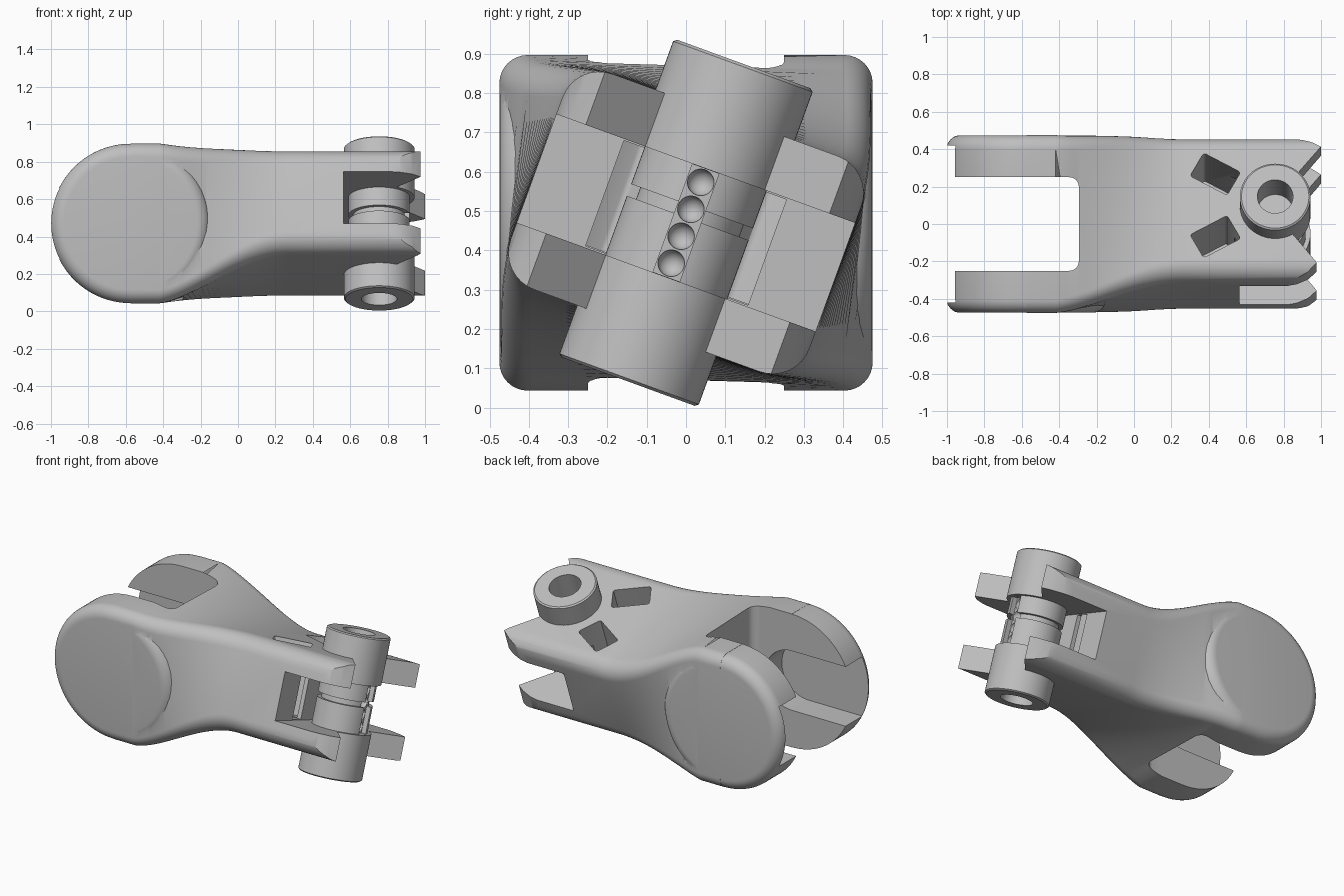
import bpy, bmesh
from math import sin, cos, pi, radians
from mathutils import Matrix, Vector

if "Cube" in bpy.data.objects:
    bpy.data.objects.remove(bpy.data.objects["Cube"])

MID = 0.47                                    # height of the centre line
PIN_X = 0.755
CENTRE = Matrix.Translation((0, 0, MID))
TILT = CENTRE @ Matrix.Rotation(radians(-20), 4, 'X')     # twisted end
SIDE = CENTRE @ Matrix.Rotation(radians(90), 4, 'X')      # extrude along y

grey = bpy.data.materials.new("plain grey")
grey.use_nodes = True
grey.diffuse_color = (0.52, 0.52, 0.52, 1)
grey.node_tree.nodes["Principled BSDF"].inputs["Base Color"].default_value = grey.diffuse_color


def finish(bm, name, matrix=Matrix()):
    bmesh.ops.recalc_face_normals(bm, faces=bm.faces)
    bm.transform(matrix)
    mesh = bpy.data.meshes.new(name)
    bm.to_mesh(mesh)
    bm.free()
    mesh.materials.append(grey)
    obj = bpy.data.objects.new(name, mesh)
    bpy.context.collection.objects.link(obj)
    return obj


def prism(name, points, low, high, matrix):
    bm = bmesh.new()
    rings = [[bm.verts.new((x, y, z)) for x, y in points] for z in (low, high)]
    for ring in rings:
        bm.faces.new(ring)
    n = len(points)
    for i in range(n):
        j = (i + 1) % n
        bm.faces.new((rings[0][i], rings[0][j], rings[1][j], rings[1][i]))
    return finish(bm, name, matrix)


def lathe(name, profile, matrix, steps):
    bm = bmesh.new()
    verts = [bm.verts.new((r, 0, z)) for r, z in profile]
    edges = [bm.edges.new(pair) for pair in zip(verts, verts[1:])]
    bmesh.ops.spin(bm, geom=verts + edges, cent=(0, 0, 0), axis=(0, 0, 1), angle=2 * pi, steps=steps)
    bmesh.ops.remove_doubles(bm, verts=bm.verts, dist=0.0005)
    return finish(bm, name, matrix)


def arc(cx, cy, r, start, end, steps):
    angles = [radians(start + (end - start) * i / steps) for i in range(steps + 1)]
    return [(cx + r * cos(a), cy + r * sin(a)) for a in angles]


def rounded(w, h, r, steps=8):
    pts = []
    for k, (sx, sy) in enumerate(((1, 1), (-1, 1), (-1, -1), (1, -1))):
        pts += arc(sx * (w - r), sy * (h - r), r, 90 * k, 90 * k + 90, steps)
    return pts


def box(x0, x1, y0, y1):
    return [(x0, y0), (x1, y0), (x1, y1), (x0, y1)]


def combine(obj, other, operation='DIFFERENCE'):
    mod = obj.modifiers.new("cut", 'BOOLEAN')
    mod.operation, mod.object, mod.solver = operation, other, 'EXACT'
    bpy.context.view_layer.update()
    with bpy.context.temp_override(object=obj, active_object=obj):
        bpy.ops.object.modifier_apply(modifier=mod.name)
    bpy.data.objects.remove(other)


def smooth(obj):
    bpy.ops.object.select_all(action='DESELECT')
    obj.select_set(True)
    bpy.context.view_layer.objects.active = obj
    bpy.ops.object.shade_smooth_by_angle(angle=radians(30))


def blend(a, b, t):
    return a + (b - a) * t


# Link body: rounded box that narrows and twists towards +x
bm = bmesh.new()
previous = None
stations = [-0.575] + [-0.42 + 0.7 * i / 28 for i in range(29)] + [1.1]
for x in stations:
    t = min(1, max(0, (x + 0.42) / 0.7))
    t = t * t * (3 - 2 * t)
    e = t ** 0.65
    turn = Matrix.Rotation(radians(-20 * t), 3, 'X')
    section = rounded(blend(0.475, 0.405, e), blend(0.427, 0.292, e), blend(0.072, 0.1, e))
    ring = [bm.verts.new(turn @ Vector((x, y, z))) for y, z in section]
    if previous:
        for i in range(len(ring)):
            j = (i + 1) % len(ring)
            bm.faces.new((previous[i], previous[j], ring[j], ring[i]))
    else:
        bm.faces.new(ring)
    previous = ring
bm.faces.new(previous)
body = finish(bm, "link_body", CENTRE)

# Round fork end with a softened rim
rim = arc(0.354, 0.4025, 0.072, 90, 0, 8)
rim = [(0, 0.4745)] + rim + [(r, -z) for r, z in reversed(rim)] + [(0, -0.4745)]
disc = lathe("disc", rim, CENTRE @ Matrix.Translation((-0.575, 0, 0)) @ Matrix.Rotation(pi / 2, 4, 'X'), 120)
combine(body, disc, 'UNION')

# Fork gap and the open pin sockets in its prongs
gap = [(-1.3, -0.25)] + arc(-0.345, -0.2, 0.05, -90, 0, 6) + arc(-0.345, 0.2, 0.05, 0, 90, 6) + [(-1.3, 0.25)]
combine(body, prism("gap", gap, -1, 1, CENTRE))
socket = [(-1.3, -0.19)] + arc(-0.575, 0, 0.19, -90, 90, 32) + [(-1.3, 0.19)]
combine(body, prism("socket", socket, -0.42, 0.42, SIDE))

# Curved horns with a notch between them at the twisted end
upper = [(-2, 0.7), (0.8, 0.7), (0.8, 0.41), (0.88, 0.395), (0.95, 0.367), (1.0, 0.335), (0.84, 0.14)]
lower = [(0.83, -0.14), (0.977, -0.325), (0.93, -0.37), (0.87, -0.396), (0.8, -0.41), (0.8, -0.7), (-2, -0.7)]
combine(body, prism("outline", upper + lower, -1, 1, TILT), 'INTERSECT')

# Cross slot and pin hole
combine(body, prism("slot", box(0.565, 1.3, -0.7, 0.7), -0.147, 0.147, TILT))
combine(body, prism("hole", arc(PIN_X, 0, 0.145, 0, 352.5, 47), -0.6, 0.6, TILT))

# Slanted windows, joined to the slot by recesses
for s in (1, -1):
    place = TILT @ Matrix.Translation((0.435, 0.178 * s, 0)) @ Matrix.Rotation(radians(-29 * s), 4, 'Z')
    combine(body, prism("window", rounded(0.113, 0.075, 0.015, 3), -0.14, 0.6, place))
    u0, u1 = sorted((0.13 * s, 0.22 * s))
    combine(body, prism("recess", box(0.4, 0.6, u0, u1), -0.143, 0.143, TILT))
smooth(body)

# Hinge pin, turned from a profile, with a bore at each end and a ring groove
cap = [(0, 0.2), (0.095, 0.2), (0.095, 0.43), (0.18, 0.43), (0.189, 0.423), (0.189, 0.147), (0.165, 0.147)]
groove = [(0.165, 0.045), (0.14, 0.045), (0.14, 0.013), (0.165, 0.013)]
profile = cap + groove + [(r, -z) for r, z in reversed(cap)]
pin = lathe("hinge_pin", profile, TILT @ Matrix.Translation((PIN_X, 0, 0)), 64)

# Flat channel with a row of round dimples down the front of the pin
combine(pin, prism("channel", box(0.885, 1.2, -0.036, 0.036), -0.146, 0.146, TILT))
for i in range(4):
    bm = bmesh.new()
    bmesh.ops.create_uvsphere(bm, u_segments=20, v_segments=12, radius=0.034)
    dimple = finish(bm, "dimple", TILT @ Matrix.Translation((0.885, 0, 0.073 * (i - 1.5))))
    combine(pin, dimple)
smooth(pin)
